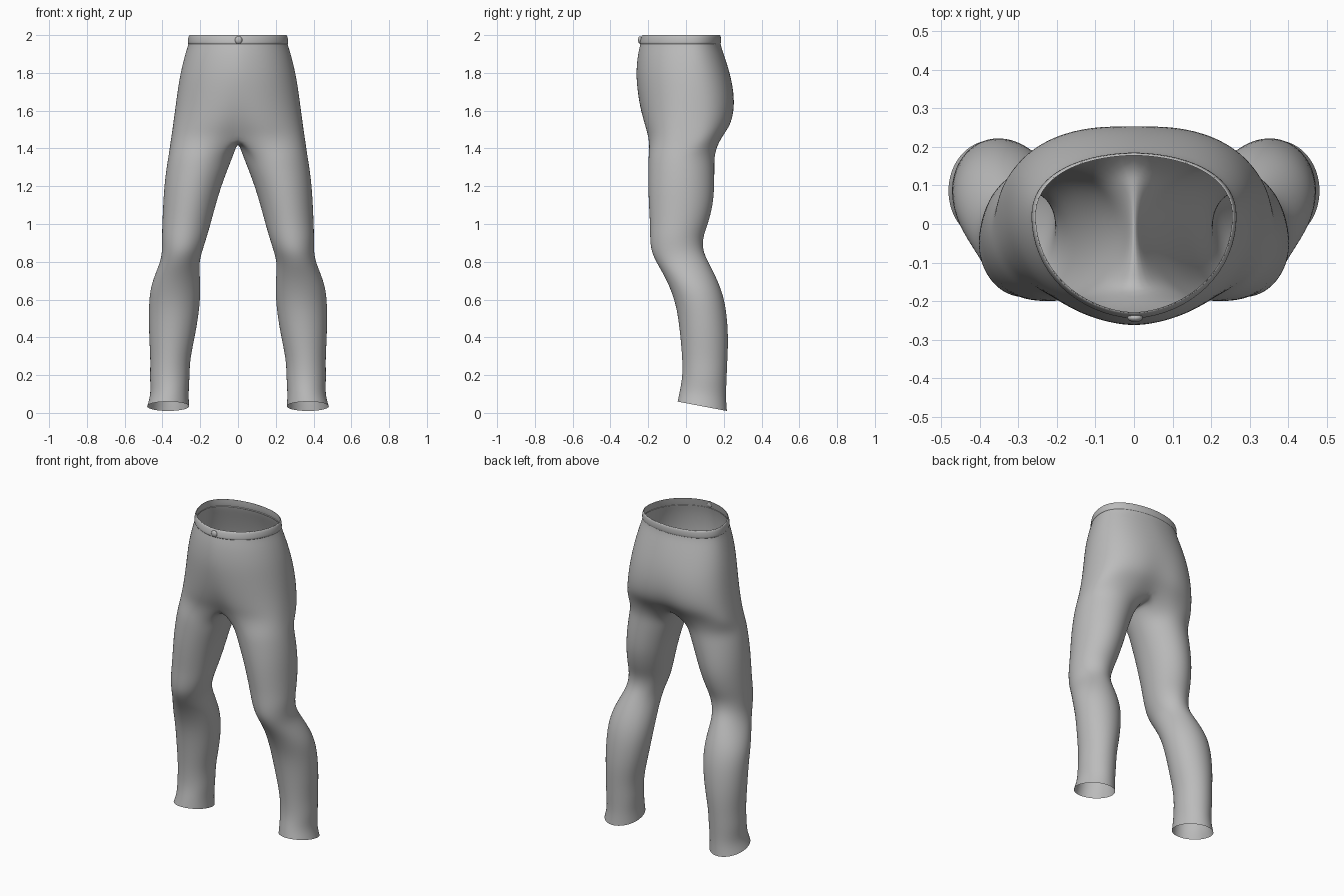
import bpy, bmesh, math
from mathutils import Vector

if "Cube" in bpy.data.objects:
    bpy.data.objects.remove(bpy.data.objects["Cube"])

cloth = bpy.data.materials.new("grey cloth")
cloth.diffuse_color = (0.5, 0.5, 0.5, 1)
cloth.use_nodes = True
cloth.node_tree.nodes["Principled BSDF"].inputs["Base Color"].default_value = cloth.diffuse_color
OUT, INN = 16, 7      # segments around the outside, extra points on the inner thigh


def finish(name, bm, mirror=True, levels=2):
    bmesh.ops.recalc_face_normals(bm, faces=bm.faces)
    me = bpy.data.meshes.new(name)
    bm.to_mesh(me)
    bm.free()
    me.materials.append(cloth)
    me.shade_smooth()
    ob = bpy.data.objects.new(name, me)
    bpy.context.collection.objects.link(ob)
    if mirror:
        m = ob.modifiers.new("mirror", 'MIRROR')
        m.use_clip = True
        m.merge_threshold = 0.0005
    if levels:
        s = ob.modifiers.new("smooth", 'SUBSURF')
        s.levels = s.render_levels = levels
    return ob


def half_ring(z, w, front, back, yc=0.02, dip=0.0, lift=0.0, ef=2.0, eb=2.3):
    """Half of a hip section, from the front midline round the side to the back."""
    pts = []
    for i in range(OUT + 1):
        t = math.pi * i / OUT
        s, c = max(0.0, math.sin(t)), math.cos(t)
        e = ef if c > 0 else eb
        x = w * s ** (2 / e) if 0 < i < OUT else 0.0
        r = (yc - front) if c > 0 else (back - yc)
        y = -math.copysign(abs(c) ** (2 / e), c) * r
        y *= 1 - dip * (1 - min(1, x / 0.16)) ** 2
        pts.append(Vector((x, yc + y, z + lift * abs(c))))
    return pts


def leg_ring(z, xo, xi, yf, yb, tilt=0.0):
    """Closed leg section: outer points first, then the inner thigh points."""
    cx, cy, rx, ry = (xo + xi) / 2, (yf + yb) / 2, (xo - xi) / 2, (yb - yf) / 2
    angs = [230 + 260 * i / OUT for i in range(OUT + 1)]
    angs += [130 + 100 * (k + 1) / (INN + 1) for k in range(INN)]
    pts = []
    for a in map(math.radians, angs):
        x, y = cx + rx * math.cos(a), cy + ry * math.sin(a)
        pts.append(Vector((x, y, z + tilt * (y - cy))))
    return pts


def strip(bm, a, b, closed):
    n = len(a)
    for i in range(n if closed else n - 1):
        j = (i + 1) % n
        bm.faces.new((a[i], a[j], b[j], b[i]))


# hips: z, half width, front, back, midline dip, front and back squareness
hips = [(2.0, .258, -.228, .178, -.02, 2.0, 2.2),
        (1.955, .262, -.238, .178, -.02, 2.0, 2.2),
        (1.90, .281, -.252, .198, -.02, 2.0, 2.2),
        (1.80, .306, -.262, .230, -.02, 2.0, 2.3),
        (1.70, .322, -.258, .254, 0, 2.0, 2.4),
        (1.60, .335, -.245, .260, .02, 2.1, 2.5),
        (1.52, .346, -.228, .243, .07, 2.3, 2.6)]

# legs: z, outer x, inner x, front y, back y, tilt
legs = [(1.37, .368, .022, -.200, .152, 0),
        (1.30, .380, .050, -.202, .152, 0),
        (1.20, .392, .088, -.202, .152, 0),
        (1.10, .398, .118, -.198, .145, 0),
        (1.00, .402, .145, -.192, .118, 0),
        (.93, .404, .165, -.192, .090, 0),
        (.86, .402, .188, -.187, .090, 0),
        (.80, .412, .205, -.160, .118, 0),
        (.73, .442, .202, -.118, .155, 0),
        (.65, .468, .198, -.080, .190, 0),
        (.55, .474, .203, -.048, .215, 0),
        (.40, .472, .228, -.030, .226, 0),
        (.28, .464, .255, -.020, .220, 0),
        (.18, .468, .256, -.020, .216, -.05),
        (.10, .462, .262, -.034, .212, -.12),
        (.035, .482, .258, -.046, .218, -.19)]

# trousers: hips and leg lofted as one shell, then mirrored
bm = bmesh.new()
rows = [half_ring(z, w, f, b, dip=d, ef=ef, eb=eb) for z, w, f, b, d, ef, eb in hips]
crotch = half_ring(1.435, .358, -.208, .195, dip=.14, lift=.025, ef=2.6, eb=2.8)
yb, yf = crotch[-1].y, crotch[0].y
for k in range(INN):
    u = (k + 1) / (INN + 1)
    crotch.append(Vector((0, yb + (yf - yb) * u, 1.46 - .02 * math.sin(math.pi * u))))
rows.append(crotch)
rows += [leg_ring(*r) for r in legs]
rings = [[bm.verts.new(p) for p in row] for row in rows]
n_hip = len(hips)
for i in range(len(rings) - 1):
    if i < n_hip:
        strip(bm, rings[i], rings[i + 1][:OUT + 1], False)
    else:
        strip(bm, rings[i], rings[i + 1], True)
finish("trousers", bm)

# waistband: thin raised strip wrapped round the top
bm = bmesh.new()
prof = [(1.952, -.002), (1.952, .005), (1.975, .006), (1.999, .004), (2.0, -.002)]
band = []
for z, o in prof:
    k = (2.0 - z) / .045
    ring = half_ring(z, .258 + .005 * k + o, -.228 - .01 * k - o, .178 + o,
                     dip=-.02, eb=2.2)
    band.append([bm.verts.new(p) for p in ring])
for a, b in zip(band, band[1:]):
    strip(bm, a, b, False)
finish("waistband", bm, levels=1)

# button: flattened dome on the front of the band
bm = bmesh.new()
bmesh.ops.create_uvsphere(bm, u_segments=16, v_segments=10, radius=.02)
for v in bm.verts:
    v.co = Vector((v.co.x + .003, v.co.y * .55 - .243, v.co.z + 1.974))
finish("button", bm, mirror=False, levels=0)
